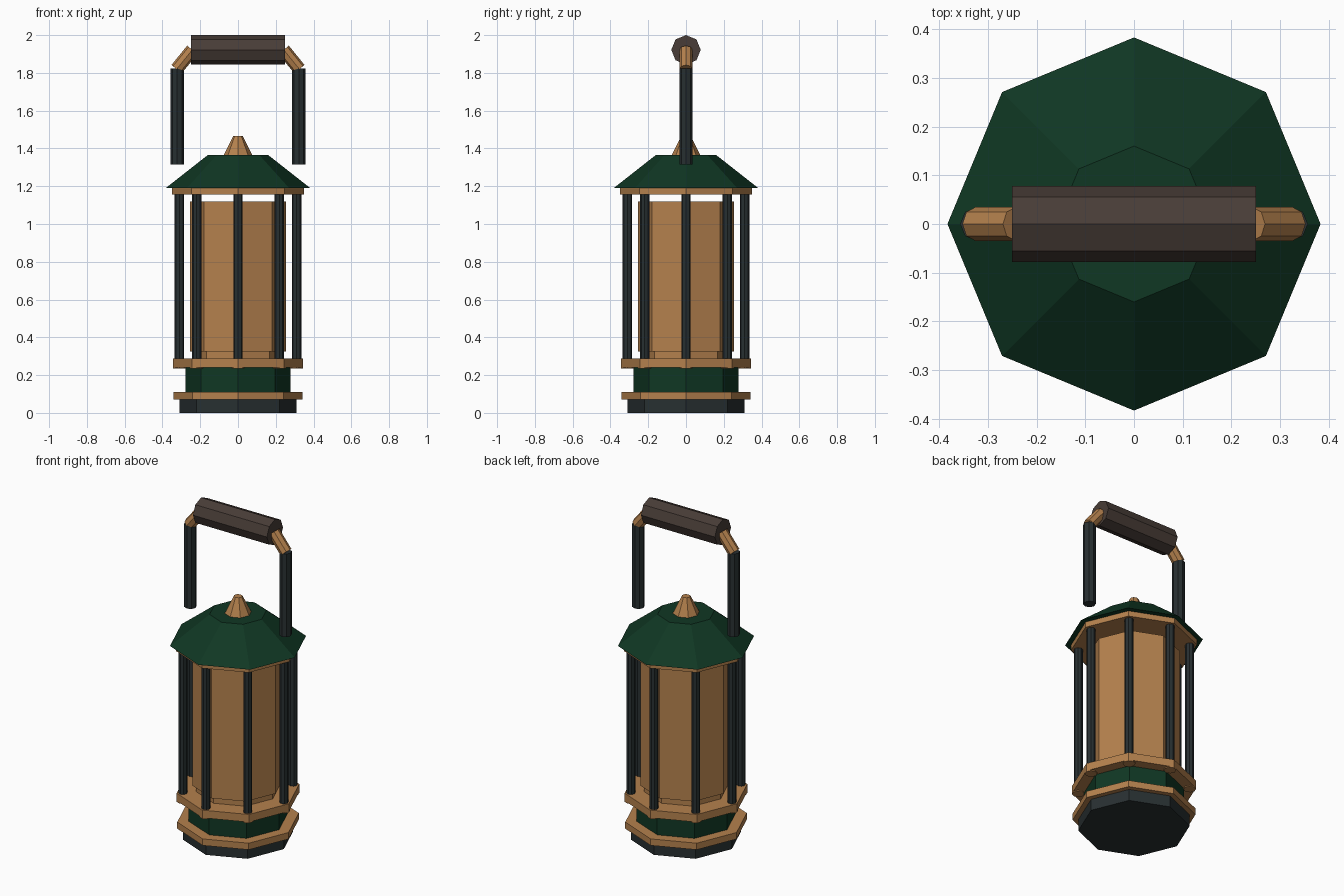
import bpy, math
from mathutils import Vector

cube = bpy.data.objects.get("Cube")
if cube:
    bpy.data.objects.remove(cube, do_unlink=True)


def material(name, rgb):
    m = bpy.data.materials.new(name)
    m.use_nodes = True
    m.diffuse_color = (*rgb, 1)
    m.node_tree.nodes["Principled BSDF"].inputs["Base Color"].default_value = (*rgb, 1)
    return m


brass = material("warm brass", (0.46, 0.22, 0.075))
green = material("dark green", (0.005, 0.038, 0.017))
iron = material("dark iron", (0.021, 0.029, 0.031))
wood = material("dark wood", (0.065, 0.046, 0.038))


def octagon(name, mat, start, end, r1, r2=None):
    """Flat-shaded eight-sided prism or frustum between two points."""
    start, end = Vector(start), Vector(end)
    axis = end - start
    bpy.ops.mesh.primitive_cone_add(
        vertices=8, radius1=r1, radius2=r1 if r2 is None else r2,
        depth=axis.length, location=(start + end) / 2,
        rotation=axis.to_track_quat("Z", "Y").to_euler())
    ob = bpy.context.object
    ob.name = name
    ob.data.materials.append(mat)
    return ob


# Stacked body, from the foot up: name, material, bottom, top, radii
for name, mat, z1, z2, r1, r2 in [
    ("foot", iron, 0, 0.07, 0.31, 0.31),
    ("foot_trim", brass, 0.07, 0.11, 0.342, 0.342),
    ("base_drum", green, 0.11, 0.24, 0.278, 0.278),
    ("lower_ring", brass, 0.24, 0.287, 0.345, 0.345),
    ("glass_seat", brass, 0.287, 0.325, 0.235, 0.235),
    ("glass", brass, 0.325, 1.12, 0.255, 0.255),
    ("upper_ring", brass, 1.157, 1.19, 0.35, 0.35),
    ("roof", green, 1.19, 1.365, 0.383, 0.16),
    ("finial", brass, 1.365, 1.465, 0.075, 0.025),
]:
    octagon(name, mat, (0, 0, z1), (0, 0, z2), r1, r2)

# Cage bars with collars, one at each corner
for i in range(8):
    a = i * math.pi / 4
    x, y = 0.31 * math.cos(a), 0.31 * math.sin(a)
    octagon("cage_bar", iron, (x, y, 0.28), (x, y, 1.16), 0.025)
    octagon("bar_collar", brass, (x, y, 0.234), (x, y, 0.285), 0.035)

# Carrying handle
for side, s in (("left", 1), ("right", -1)):
    octagon(side + "_handle_post", iron, (s * 0.322, 0, 1.315), (s * 0.322, 0, 1.823), 0.035)
    octagon(side + "_handle_elbow", brass, (s * 0.325, 0, 1.82), (s * 0.242, 0, 1.922), 0.035)
octagon("handle_grip", wood, (-0.25, 0, 1.922), (0.25, 0, 1.922), 0.078)
